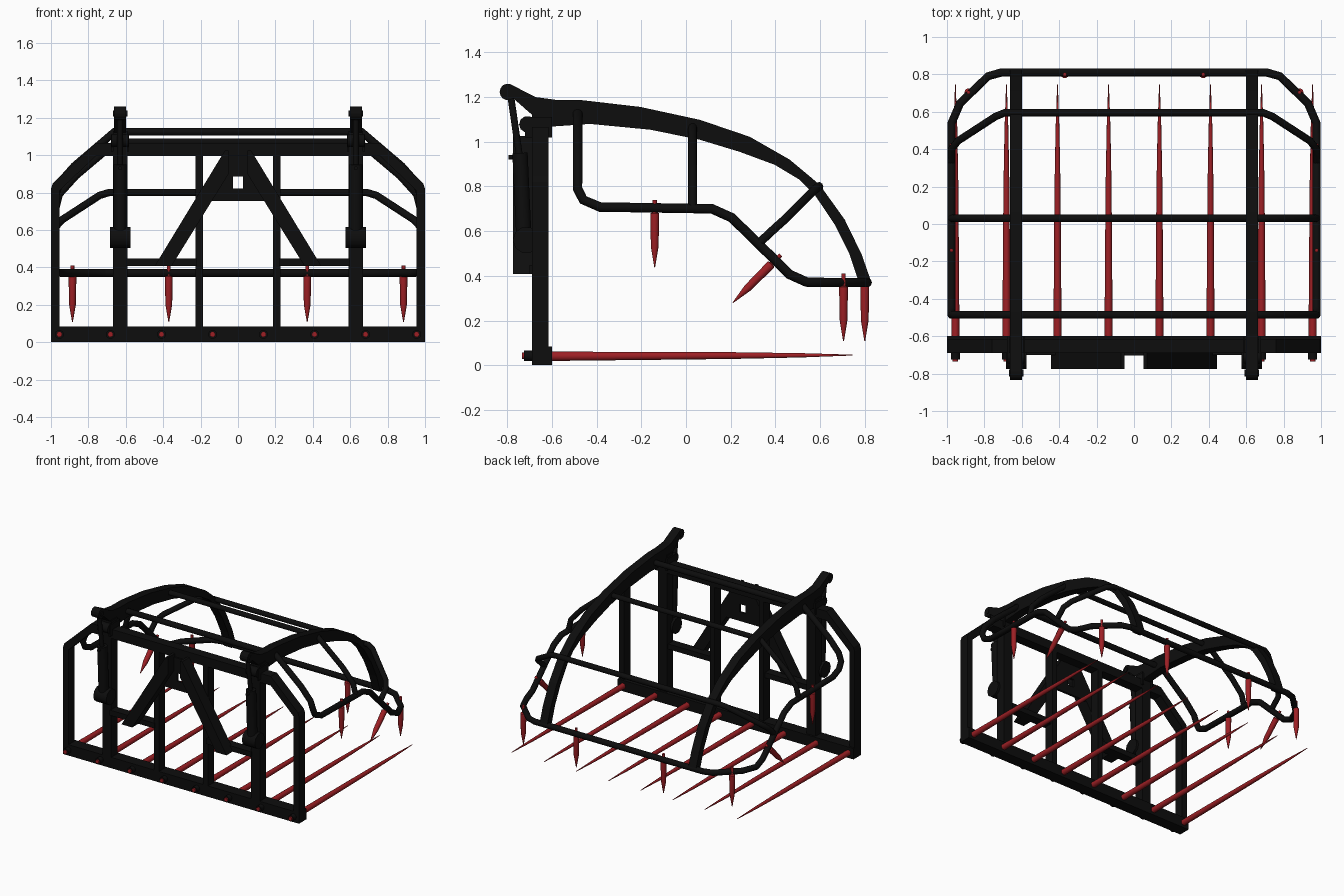
import bpy, bmesh, math
from mathutils import Vector

old = bpy.data.objects.get("Cube")
if old:
    bpy.data.objects.remove(old)


def material(name, color):
    m = bpy.data.materials.new(name)
    m.use_nodes = True
    m.diffuse_color = color
    m.node_tree.nodes["Principled BSDF"].inputs["Base Color"].default_value = color
    return m


BLACK = material("black_paint", (0.004, 0.004, 0.004, 1))
RED = material("red_steel", (0.34, 0.014, 0.018, 1))


def finish(bm, name, mat):
    bmesh.ops.recalc_face_normals(bm, faces=bm.faces)
    mesh = bpy.data.meshes.new(name)
    bm.to_mesh(mesh)
    bm.free()
    mesh.materials.append(mat)
    ob = bpy.data.objects.new(name, mesh)
    bpy.context.collection.objects.link(ob)
    return ob


def prism(name, pts, lo, hi, axis, mat=BLACK):
    """Extrude a flat outline: axis 'x' takes (y, z) points, 'y' takes (x, z)."""
    place = (lambda a, b, d: (d, a, b)) if axis == "x" else (lambda a, b, d: (a, d, b))
    bm = bmesh.new()
    face = bm.faces.new([bm.verts.new(place(a, b, lo)) for a, b in pts])
    geo = bmesh.ops.extrude_face_region(bm, geom=[face])["geom"]
    verts = [v for v in geo if isinstance(v, bmesh.types.BMVert)]
    bmesh.ops.translate(bm, verts=verts, vec=place(0, 0, hi - lo))
    return finish(bm, name, mat)


def box(name, x, y, z, mat=BLACK):
    return prism(name, [(x[0], z[0]), (x[1], z[0]), (x[1], z[1]), (x[0], z[1])], *y, "y", mat)


def tube(name, pts, r, mat=BLACK, radii=None):
    """Round bar along a path, with optional radius per point."""
    cu = bpy.data.curves.new(name, "CURVE")
    cu.dimensions = "3D"
    cu.bevel_depth = r
    cu.bevel_resolution = 3
    cu.use_fill_caps = True
    sp = cu.splines.new("POLY")
    sp.points.add(len(pts) - 1)
    for i, p in enumerate(pts):
        sp.points[i].co = (*p, 1)
        sp.points[i].radius = radii[i] / r if radii else 1
    cu.materials.append(mat)
    ob = bpy.data.objects.new(name, cu)
    bpy.context.collection.objects.link(ob)
    bpy.ops.object.select_all(action="DESELECT")
    ob.select_set(True)
    bpy.context.view_layer.objects.active = ob
    bpy.ops.object.convert(target="MESH")
    bpy.ops.object.shade_smooth_by_angle(angle=math.radians(40))
    return ob


def both(pts):
    """Complete a path given from the centre outwards on the left side."""
    return [(-x, y, z) for x, y, z in reversed(pts)] + pts


def mirror(ob):
    m = ob.modifiers.new("mirror", "MIRROR")
    m.use_axis = (True, False, False)
    return ob


# Rear frame
DEPTH = (-0.69, -0.615)
box("bottom_beam", (-1, 1), (-0.69, -0.60), (0, 0.083))
box("top_beam", (-0.76, 0.76), DEPTH, (0.995, 1.065))
mirror(box("outer_post", (0.955, 1), DEPTH, (0.08, 0.82)))
mirror(prism("corner_brace", [(0.955, 0.81), (1, 0.82), (0.99, 0.85), (0.76, 1.065), (0.73, 0.995), (0.76, 0.995)],
             *DEPTH, "y"))
mirror(box("main_post", (0.592, 0.668), DEPTH, (0.08, 1.13)))
mirror(box("inner_post", (0.187, 0.228), DEPTH, (0.08, 1.0)))
mirror(box("cross_bar", (0.22, 0.6), (-0.70, -0.63), (0.408, 0.448)))

# Mounting triangle with a square opening in its plate
mirror(prism("mount_leg", [(0.445, 0.408), (0.355, 0.408), (0.05, 0.9), (0.05, 1.025), (0.07, 1.025)],
             -0.775, -0.685, "y"))
mirror(prism("mount_plate", [(0, 0.755), (0.22, 0.755), (0.065, 1), (0, 1), (0, 0.885), (0.027, 0.885),
                             (0.027, 0.822), (0, 0.822)], -0.703, -0.685, "y"))

# Curved grab arms
upper = [(-0.674, 1.20), (-0.585, 1.188), (-0.473, 1.187), (-0.205, 1.156), (0.0625, 1.098), (0.286, 1.022),
         (0.464, 0.92), (0.598, 0.808), (0.71, 0.652), (0.786, 0.496), (0.83, 0.37)]
lower = [(0.777, 0.36), (0.732, 0.496), (0.665, 0.63), (0.576, 0.763), (0.509, 0.83), (0.397, 0.897),
         (0.24, 0.955), (0.0625, 1.009), (-0.16, 1.054), (-0.43, 1.08), (-0.616, 1.067), (-0.70, 1.13)]
eye = [(-0.797 + 0.037 * math.cos(a), 1.223 + 0.037 * math.sin(a))
       for a in (math.radians(310 - 26 * k) for k in range(10))]
mirror(prism("grab_arm", upper + lower + eye, 0.598, 0.663, "x"))

for s, side in ((1, "left"), (-1, "right")):
    x = s * 0.63

    def pin(name, y, z, r, half):
        tube(f"{side}_{name}", [(x - half, y, z), (x + half, y, z)], r)

    # Arm pivot and lift cylinder
    pin("arm_pivot", -0.71, 1.078, 0.037, 0.045)
    pin("arm_pin", -0.797, 1.223, 0.018, 0.038)
    pin("cylinder_lug", -0.715, 0.56, 0.06, 0.055)
    tube(f"{side}_lift_cylinder", [(x, -0.725, 0.56), (x, -0.743, 0.95)], 0.036)
    tube(f"{side}_cylinder_rod", [(x, -0.74, 0.9), (x, -0.785, 1.21)], 0.016)
    tube(f"{side}_cylinder_port", [(x, -0.75, 0.93), (x, -0.795, 0.93)], 0.011)
    for k, dx in enumerate((-0.042, 0.042)):
        box(f"{side}_pivot_plate_{k}", (x + dx - 0.006, x + dx + 0.006), (-0.72, -0.60), (1.02, 1.11))

# Tubular grab cage
R = 0.022
tube("cage_loop", both([
    (0.66, -0.485, 1.125), (0.875, -0.485, 0.94), (0.955, -0.485, 0.85), (0.976, -0.485, 0.79),
    (0.976, -0.46, 0.74), (0.976, -0.385, 0.708), (0.976, 0.116, 0.70), (0.976, 0.205, 0.66),
    (0.976, 0.464, 0.406), (0.975, 0.54, 0.372), (0.93, 0.645, 0.37), (0.78, 0.79, 0.37), (0.71, 0.81, 0.37)]), R)
tube("cage_front_rail", [(-0.72, 0.81, 0.37), (0.72, 0.81, 0.37)], R)
tube("cage_middle_hoop", both([
    (0.65, 0.03, 1.07), (0.865, 0.03, 0.89), (0.955, 0.03, 0.79), (0.976, 0.03, 0.705)]), 0.02)
tube("cage_upper_hoop", both([
    (0.69, 0.595, 0.80), (0.74, 0.575, 0.785), (0.94, 0.445, 0.655), (0.976, 0.40, 0.615), (0.976, 0.325, 0.545)]), 0.02)


def short_tine(name, at, way):
    """Pointed tine through the cage tube, heading along way."""
    way = Vector(way).normalized()
    steps = (-0.04, 0.015, 0.02, 0.17, 0.262)
    tube(name, [Vector(at) + way * t for t in steps], 0.019, RED, (0.01, 0.01, 0.021, 0.018, 0.002))


for s, side in ((1, "left"), (-1, "right")):
    # Short tines on the cage
    short_tine(f"{side}_front_tine", (s * 0.37, 0.80, 0.37), (0, 0, -1))
    short_tine(f"{side}_corner_tine", (s * 0.885, 0.705, 0.37), (0, 0, -1))
    short_tine(f"{side}_slanted_tine", (s * 0.976, 0.395, 0.465), (0, -1, -1))
    short_tine(f"{side}_rear_tine", (s * 0.976, -0.14, 0.70), (0, 0, -1))
    # Long bottom tines with rear nuts
    for k in range(4):
        x = s * (0.136 + 0.273 * k)
        tube(f"{side}_long_tine_{k}", [(x, y, 0.04 + 0.004 * (y + 0.6)) for y in (-0.61, -0.2, 0.2, 0.52, 0.745)],
             0.022, RED, (0.022, 0.019, 0.016, 0.010, 0.002))
        tube(f"{side}_tine_nut_{k}", [(x, -0.725, 0.042), (x, -0.68, 0.042)], 0.024)
        tube(f"{side}_tine_end_{k}", [(x, -0.734, 0.042), (x, -0.70, 0.042)], 0.015, RED)
